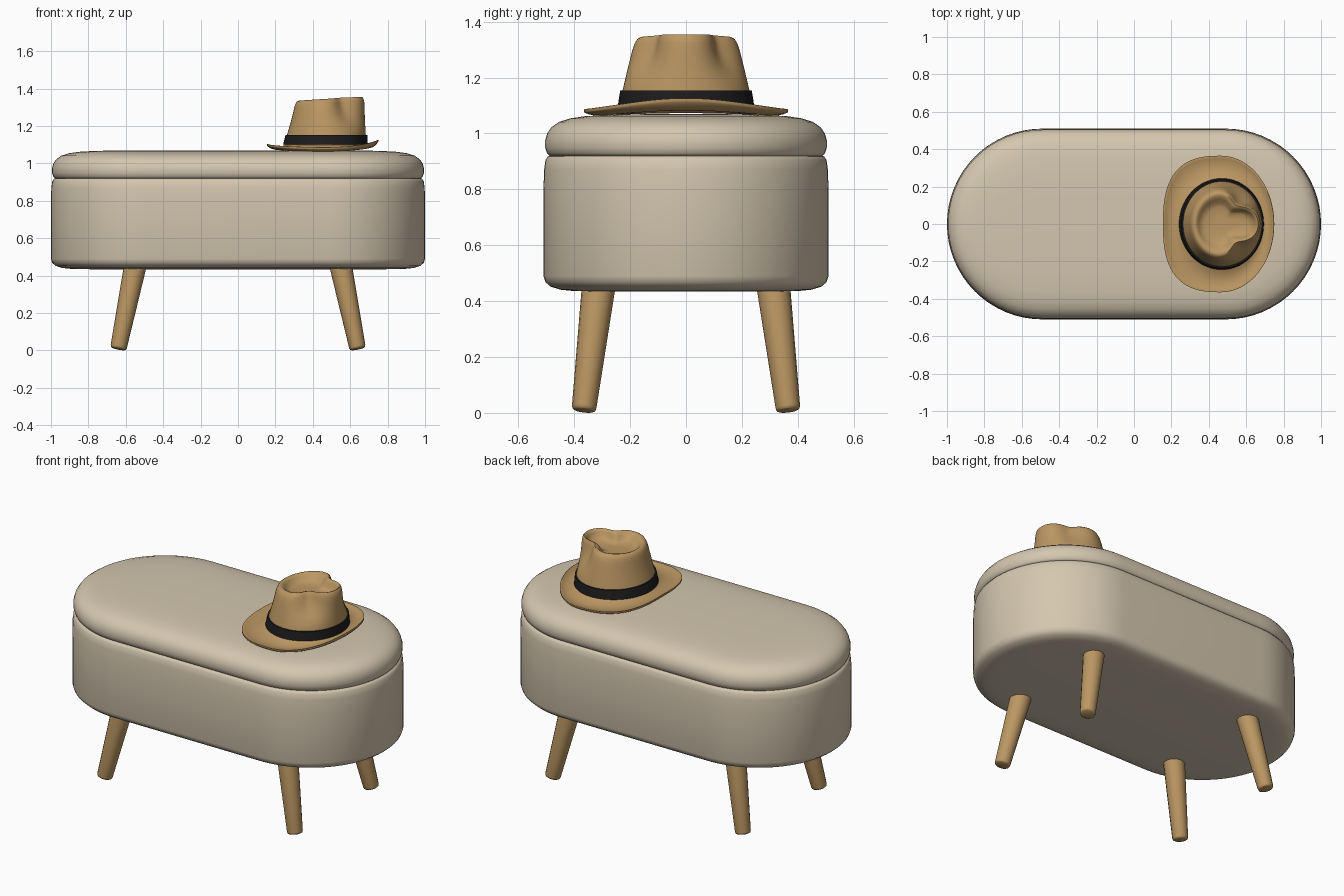
import bpy, bmesh, math
from mathutils import Vector

if "Cube" in bpy.data.objects:
    bpy.data.objects.remove(bpy.data.objects["Cube"])

def material(name, rgb):
    m = bpy.data.materials.new(name)
    m.diffuse_color = (*rgb, 1)
    m.use_nodes = True
    m.node_tree.nodes["Principled BSDF"].inputs["Base Color"].default_value = m.diffuse_color
    return m

FABRIC = material("beige fabric", (0.66, 0.57, 0.43))
WOOD = material("light wood", (0.50, 0.31, 0.125))
FELT = material("tan felt", (0.50, 0.31, 0.125))
BLACK = material("black ribbon", (0.012, 0.012, 0.013))

def loft(name, rings, mat, cap_start=True, cap_end=True, angle=50):
    """Skin a list of equal-length closed rings."""
    bm = bmesh.new()
    vs = [[bm.verts.new(p) for p in ring] for ring in rings]
    n = len(rings[0])
    for a, b in zip(vs, vs[1:]):
        for i in range(n):
            j = (i + 1) % n
            bm.faces.new((a[i], a[j], b[j], b[i]))
    if cap_start:
        bm.faces.new(vs[0][::-1])
    if cap_end:
        bm.faces.new(vs[-1])
    bmesh.ops.recalc_face_normals(bm, faces=bm.faces)
    me = bpy.data.meshes.new(name)
    bm.to_mesh(me)
    bm.free()
    ob = bpy.data.objects.new(name, me)
    bpy.context.collection.objects.link(ob)
    me.materials.append(mat)
    bpy.ops.object.select_all(action='DESELECT')
    ob.select_set(True)
    bpy.context.view_layer.objects.active = ob
    bpy.ops.object.shade_smooth_by_angle(angle=math.radians(angle))
    return ob

# ---- bench: stadium outline lofted through (radius, height) profiles
def stadium(r, z, half=0.49, n=32):
    pts = []
    for cx, start in ((half, -90), (-half, 90)):
        for i in range(n + 1):
            a = math.radians(start + 180 * i / n)
            pts.append((cx + r * math.cos(a), r * math.sin(a), z))
    return pts

body = [(0.30, 0.434), (0.40, 0.436), (0.45, 0.441), (0.485, 0.452), (0.503, 0.468),
        (0.51, 0.49), (0.51, 0.80), (0.508, 0.87), (0.503, 0.905), (0.494, 0.918), (0.47, 0.922)]
lid = [(0.46, 0.918), (0.488, 0.920), (0.498, 0.93), (0.504, 0.95), (0.504, 0.975),
       (0.497, 1.0), (0.482, 1.022), (0.455, 1.041), (0.415, 1.054), (0.36, 1.062),
       (0.27, 1.067), (0.15, 1.069), (0.04, 1.07)]
loft("ottoman_body", [stadium(r, z) for r, z in body], FABRIC)
loft("cushion_lid", [stadium(r, z) for r, z in lid], FABRIC)

# ---- four splayed tapered legs
def leg(name, sx, sy):
    foot = Vector((0.64 * sx, 0.366 * sy, 0.008))
    top = Vector((0.55 * sx, 0.313 * sy, 0.45))
    d = (top - foot).normalized()
    u = d.cross(Vector((0, 1, 0))).normalized()
    v = d.cross(u)
    rings = []
    for t, r in ((0, 0.034), (0.008, 0.041), (0.03, 0.044), (1, 0.06)):
        c = foot.lerp(top, t)
        rings.append([c + r * (math.cos(a) * u + math.sin(a) * v)
                      for a in (2 * math.pi * i / 16 for i in range(16))])
    loft(name, rings, WOOD)

for sy, fb in ((-1, "front"), (1, "back")):
    for sx, lr in ((-1, "left"), (1, "right")):
        leg(f"{fb}_{lr}_leg", sx, sy)

# ---- hat, facing +x
N = 96
ANGLES = [2 * math.pi * i / N for i in range(N)]
CX = 0.47

def crown_ring(z, back, front, side, pinch=0, grow=0, tilt=0):
    pts = []
    for a in ANGLES:
        c, s = math.cos(a), math.sin(a)
        ax = front if c > 0 else back
        r = 1 / math.sqrt((c / ax) ** 2 + (s / side) ** 2) + grow
        off = (abs(math.atan2(s, c)) - math.radians(52)) / math.radians(24)
        r -= pinch * math.exp(-off * off)
        pts.append((CX + r * c, r * s, z + tilt * c))
    return pts

crown = [  # height, back, front, side, pinch, grow, tilt
    (1.085, 0.225, 0.217, 0.238), (1.155, 0.207, 0.213, 0.227),
    (1.19, 0.197, 0.211, 0.219, 0.006), (1.225, 0.187, 0.209, 0.212, 0.022),
    (1.26, 0.178, 0.208, 0.204, 0.040), (1.295, 0.170, 0.207, 0.196, 0.052),
    (1.32, 0.165, 0.206, 0.188, 0.056, 0, 0.006), (1.338, 0.157, 0.201, 0.178, 0.054, 0, 0.009),
    (1.345, 0.147, 0.194, 0.166, 0.050, 0, 0.010), (1.342, 0.136, 0.187, 0.152, 0.048, 0, 0.010),
    (1.328, 0.125, 0.178, 0.134, 0.046, 0, 0.008), (1.308, 0.112, 0.165, 0.115, 0.042, 0, 0.004),
    (1.297, 0.092, 0.135, 0.092, 0.032), (1.295, 0.045, 0.06, 0.045, 0.01)]
loft("hat_crown", [crown_ring(*k) for k in crown], FELT, cap_start=False)

# ribbon around the crown
band = [(1.10, 0.221, 0.216, 0.236, 0, 0.001), (1.10, 0.221, 0.216, 0.236, 0, 0.008),
        (1.153, 0.208, 0.213, 0.2275, 0, 0.008), (1.153, 0.208, 0.213, 0.2275, 0, -0.001)]
loft("hat_ribbon", [crown_ring(*k) for k in band], BLACK, False, False, 40)

# brim: dips beside the crown and curls up at its edge
def brim_ring(t, lift):
    pts = []
    for a, inner in zip(ANGLES, crown_ring(1.09, 0.215, 0.207, 0.228)):
        c, s = math.cos(a), math.sin(a)
        ax, p = (0.285, 2.0) if c > 0 else (0.31, 2.7)
        r = (abs(c / ax) ** p + abs(s / 0.365) ** p) ** (-1 / p)
        outer = (0.465 + r * c, r * s)
        edge = 1.083 + (0.040 if c > 0 else 0.018) * c * c
        z = 1.098 + (edge - 1.098) * t - 0.075 * t * (1 - t)
        pts.append((inner[0] + (outer[0] - inner[0]) * t,
                    inner[1] + (outer[1] - inner[1]) * t, z + lift))
    return pts

steps = [0, 0.15, 0.3, 0.45, 0.6, 0.75, 0.88, 0.98]
rings = [brim_ring(t, 0.005) for t in steps]
rings += [brim_ring(1.0, 0.003), brim_ring(1.0, -0.006)]
rings += [brim_ring(t, -0.008) for t in reversed(steps)]
loft("hat_brim", rings, FELT, False, False)
